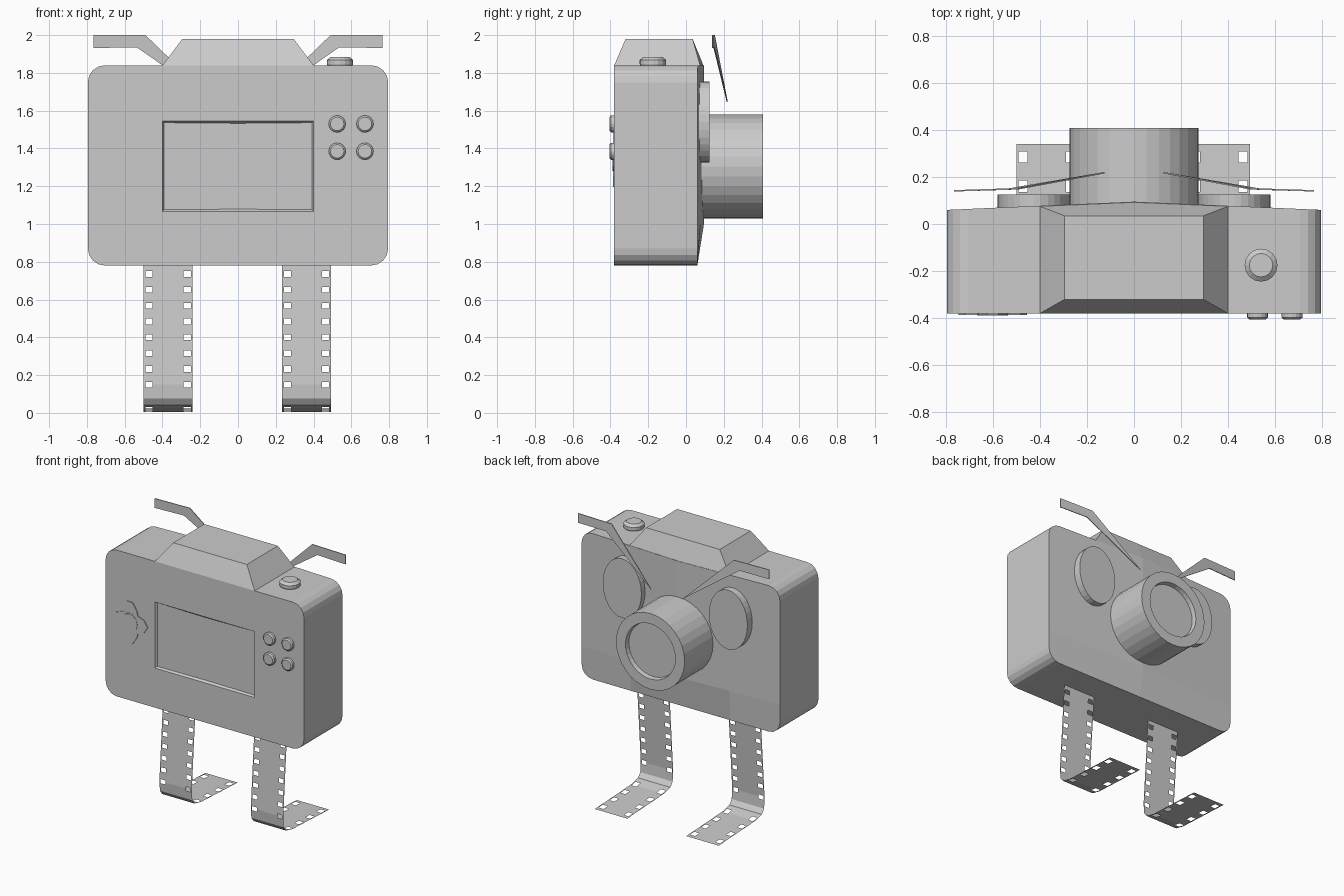
import bpy, bmesh, math
from mathutils import Vector, Matrix

if "Cube" in bpy.data.objects:
    bpy.data.objects.remove(bpy.data.objects["Cube"])

GREY = (0.6, 0.6, 0.6, 1)
grey = bpy.data.materials.new("plain grey")
grey.use_nodes = True
grey.diffuse_color = GREY
grey.node_tree.nodes["Principled BSDF"].inputs["Base Color"].default_value = GREY


def finish(bm, name, closed=True):
    if closed:
        bmesh.ops.recalc_face_normals(bm, faces=bm.faces)
    mesh = bpy.data.meshes.new(name)
    bm.to_mesh(mesh)
    bm.free()
    mesh.materials.append(grey)
    ob = bpy.data.objects.new(name, mesh)
    bpy.context.collection.objects.link(ob)
    return ob


def loft(name, rings):
    """Closed solid through rings with equal point counts."""
    bm = bmesh.new()
    loops = [[bm.verts.new(p) for p in ring] for ring in rings]
    n = len(loops[0])
    for a, b in zip(loops, loops[1:]):
        for i in range(n):
            bm.faces.new((a[i], a[(i + 1) % n], b[(i + 1) % n], b[i]))
    bm.faces.new(loops[0])
    bm.faces.new(loops[-1])
    return finish(bm, name)


def turned(name, centre, profile, sides, axis, rx=1, rz=1):
    """Turned part: profile holds (radius, offset along axis)."""
    rings = []
    for r, h in profile:
        ring = []
        for i in range(sides):
            t = 2 * math.pi * i / sides
            u, v = rx * r * math.cos(t), rz * r * math.sin(t)
            ring.append(Vector(centre) + Vector((u, h, v) if axis == "y" else (u, v, h)))
        rings.append(ring)
    return loft(name, rings)


# Camera body: rounded slab, bulged back, recessed screen
W, Z0, Z1, FRONT, RIM, R = 0.795, 0.78, 1.84, -0.38, 0.06, 0.09
outline = []
for k, (sx, sz) in enumerate(((1, 1), (-1, 1), (-1, -1), (1, -1))):
    cx, cz = sx * (W - R), (Z1 - R if sz > 0 else Z0 + R)
    for j in range(5):
        t = math.pi / 2 * (k + j / 4)
        outline.append((cx + R * math.cos(t), cz + R * math.sin(t)))
body = loft("camera_body", [[(x, y, z) for x, z in outline] for y in (FRONT, RIM)])
bm = bmesh.new()
bm.from_mesh(body.data)
cuts = [((x, 0, 0), (1, 0, 0)) for x in (-0.4, 0, 0.4)]
cuts += [((0, 0, z), (0, 0, 1)) for z in (1.0, 1.067, 1.545)]
for co, no in cuts:
    bmesh.ops.bisect_plane(bm, geom=bm.verts[:] + bm.edges[:] + bm.faces[:],
                           plane_co=co, plane_no=no)
for v in bm.verts:
    if v.co.y > 0:
        v.co.y += 0.035 * (1 - abs(v.co.x) / W) * min(1, (v.co.z - Z0) / 0.22)
screen = []
for f in bm.faces:
    c = f.calc_center_median()
    if c.y < FRONT + 0.01 and abs(c.x) < 0.4 and 1.067 < c.z < 1.545:
        screen.append(f)
bmesh.ops.inset_region(bm, faces=screen, thickness=0.012, depth=-0.015)
bm.to_mesh(body.data)
bm.free()

# Viewfinder hump
loft("viewfinder_hump", [
    [(-0.4, FRONT, Z1), (0.4, FRONT, Z1), (0.4, 0.075, Z1), (0, 0.092, Z1), (-0.4, 0.075, Z1)],
    [(-0.295, -0.32, 1.98), (0.295, -0.32, 1.98), (0.295, 0.035, 1.98),
     (0, 0.035, 1.98), (-0.295, 0.035, 1.98)]])

# Lens barrel with recessed glass
turned("lens_barrel", (0, 0, 1.305),
       [(0.275, 0.05), (0.275, 0.408), (0.2, 0.408), (0.195, 0.375)], 32, "y")

# Control pad: crossed thin plates and a centre disc
PAD = (-0.6, FRONT, 1.345)
turned("pad_upright", PAD, [(1, 0.005), (1, -0.006)], 10, "y", 0.075, 0.158)
turned("pad_crossbar", PAD, [(1, 0.005), (1, -0.007)], 10, "y", 0.145, 0.075)
turned("pad_centre", PAD, [(0.065, 0.005), (0.065, -0.009)], 12, "y")

# Round buttons beside the screen
for i, x in enumerate((0.525, 0.672)):
    for j, z in enumerate((1.53, 1.385)):
        turned(f"button_{i}_{j}", (x, FRONT, z),
               [(0.045, 0.005), (0.045, -0.017), (0.036, -0.025)], 16, "y")

# Shutter button
turned("shutter_button", (0.54, -0.175, Z1),
       [(0.064, -0.01), (0.07, 0.008), (0.07, 0.028), (0.05, 0.044)], 16, "z")

# Film-strip legs: sheet with two rows of sprocket holes
PATH = [Vector(p) for p in ((-0.138, 0.8), (-0.186, 0.15), (-0.18, 0.075),
                            (-0.155, 0.042), (-0.08, 0.025), (0.34, 0.005))]


def walk(d):
    for a, b in zip(PATH, PATH[1:]):
        step = (b - a).length
        if d <= step or b is PATH[-1]:
            return a.lerp(b, min(1, d / step))
        d -= step


lengths = [0]
for a, b in zip(PATH, PATH[1:]):
    lengths.append(lengths[-1] + (b - a).length)
holes = [(0.065 + 0.084 * i, 0.03) for i in range(8)]
holes += [(lengths[-1] - 0.055 - 0.125 * i, 0.048) for i in range(4)]
marks = sorted(set(lengths + [c + s * h / 2 for c, h in holes for s in (-1, 1)]))


def film_leg(name, centre):
    bm = bmesh.new()
    columns = [centre + u for u in (-0.13, -0.12, -0.082, 0.082, 0.12, 0.13)]
    rows = []
    for d in marks:
        y, z = walk(d)
        rows.append([bm.verts.new((x, y, z)) for x in columns])
    for i, (a, b) in enumerate(zip(rows, rows[1:])):
        mid = (marks[i] + marks[i + 1]) / 2
        in_hole = any(abs(mid - c) < h / 2 for c, h in holes)
        for k in range(len(columns) - 1):
            if not (in_hole and k in (1, 3)):
                bm.faces.new((a[k], b[k], b[k + 1], a[k + 1]))
    finish(bm, name, closed=False)


film_leg("left_film_leg", 0.363)
film_leg("right_film_leg", -0.37)

# Eyes and eyebrows on the lens side
BROW = ((0.765, 0.141, 2.0), (0.765, 0.141, 1.932), (0.535, 0.148, 1.935),
        (0.125, 0.218, 1.647), (0.49, 0.15, 2.0))
for side, s in (("left", 1), ("right", -1)):
    turned(side + "_eye", (s * 0.425, 0, 1.54), [(1, 0.06), (1, 0.125)], 32, "y", 0.155, 0.215)
    loft(side + "_eyebrow", [[(s * x, y + t, z) for x, y, z in BROW] for t in (-0.003, 0.003)])
